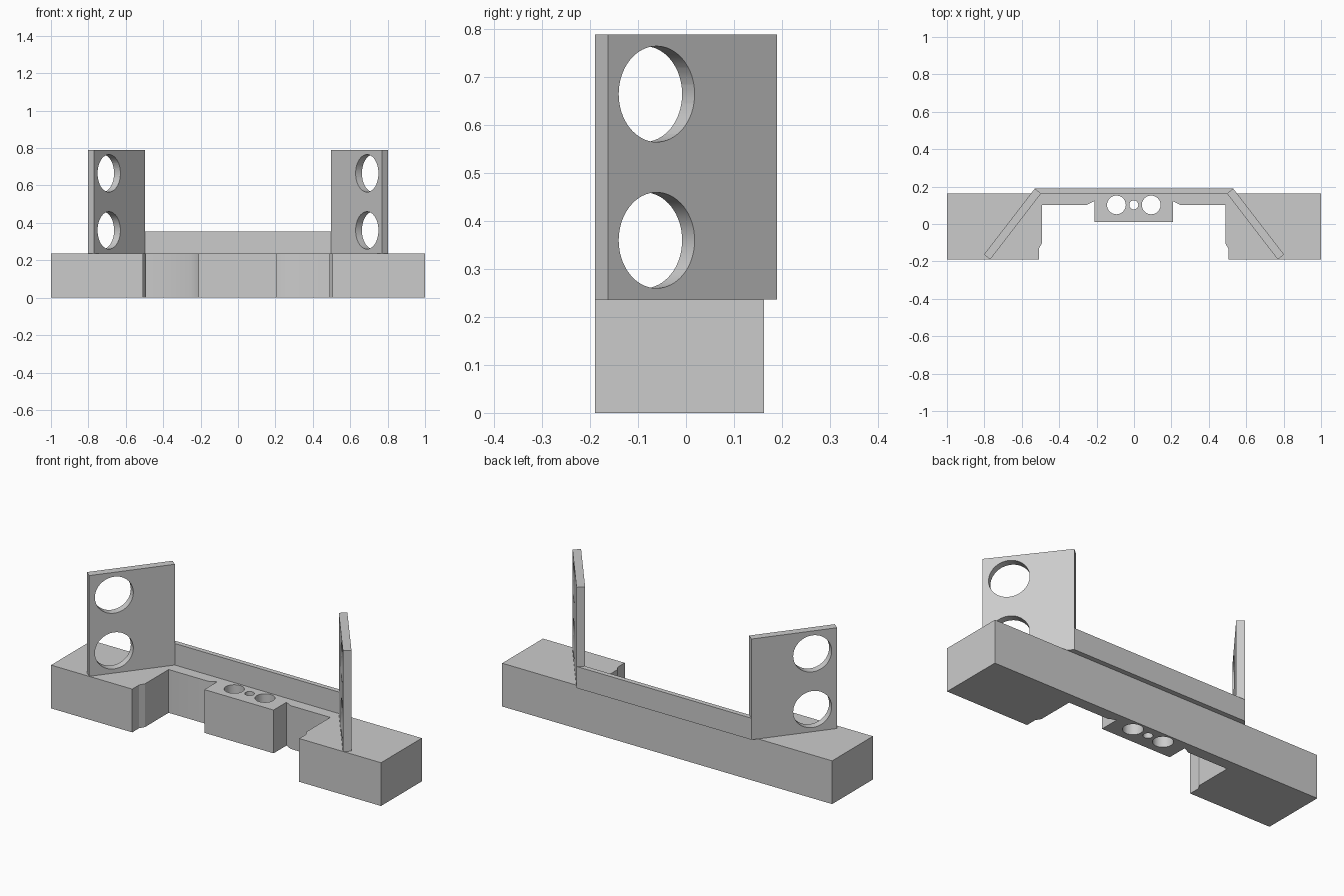
import bpy
import bmesh
import math
from mathutils import Vector

cube = bpy.data.objects.get("Cube")
if cube:
    bpy.data.objects.remove(cube, do_unlink=True)

grey = bpy.data.materials.new("light_grey")
grey.use_nodes = True
colour = (0.6, 0.6, 0.6, 1.0)
grey.diffuse_color = colour
grey.node_tree.nodes["Principled BSDF"].inputs["Base Color"].default_value = colour

BASE_TOP, WALL_TOP, WING_TOP = 0.237, 0.355, 0.789


def prism(name, outline, z0, z1):
    """Extrude a flat outline upward from z0 to z1."""
    bm = bmesh.new()
    face = bm.faces.new([bm.verts.new((x, y, z0)) for x, y in outline])
    new = bmesh.ops.extrude_face_region(bm, geom=[face])["geom"]
    top = [v for v in new if isinstance(v, bmesh.types.BMVert)]
    bmesh.ops.translate(bm, verts=top, vec=(0, 0, z1 - z0))
    bmesh.ops.recalc_face_normals(bm, faces=bm.faces)
    mesh = bpy.data.meshes.new(name)
    bm.to_mesh(mesh)
    bm.free()
    mesh.materials.append(grey)
    obj = bpy.data.objects.new(name, mesh)
    bpy.context.collection.objects.link(obj)
    return obj


def drill(obj, centre, axis, radius):
    """Cut a round through hole along an axis."""
    bpy.ops.mesh.primitive_cylinder_add(vertices=64, radius=radius, depth=0.6 if axis.z else 0.2,
                                        location=centre)
    cutter = bpy.context.object
    cutter.hide_render = True
    cutter.rotation_euler = axis.to_track_quat('Z', 'Y').to_euler()
    cutter.data.materials.append(grey)
    mod = obj.modifiers.new("hole", 'BOOLEAN')
    mod.operation, mod.solver, mod.object = 'DIFFERENCE', 'EXACT', cutter
    bpy.ops.object.select_all(action='DESELECT')
    obj.select_set(True)
    bpy.context.view_layer.objects.active = obj
    bpy.ops.object.modifier_apply(modifier=mod.name)
    bpy.data.objects.remove(cutter, do_unlink=True)
    bpy.ops.object.shade_smooth_by_angle(angle=math.radians(30))


# Base with front recess, stepped inner corners and centre block
half = [(0.21, 0.011), (0.21, 0.122), (0.25, 0.102), (0.49, 0.102),
        (0.49, -0.103), (0.506, -0.13), (0.506, -0.19)]
shift = -0.002
right_half = [(x + shift, y) for x, y in half]
left_half = [(-x + shift, y) for x, y in reversed(half)]
base = prism("base", right_half + [(1, -0.19), (1, 0.163), (-1, 0.163), (-1, -0.19)] + left_half,
             0, BASE_TOP)

# Vertical holes in the centre block
for x, r in ((-0.094, 0.05), (-0.001, 0.024), (0.092, 0.05)):
    drill(base, (x, 0.102, BASE_TOP / 2), Vector((0, 0, 1)), r)

# Low back wall, overhanging the base at the rear
prism("back_wall", [(-0.497, 0.163), (0.497, 0.163), (0.53, 0.19), (-0.53, 0.19)],
      BASE_TOP, WALL_TOP)

# Angled side plates, each with two round holes
for side, name in ((1, "left_plate"), (-1, "right_plate")):
    corners = [(0.497, 0.163), (0.769, -0.19), (0.802, -0.163), (0.53, 0.19)]
    plate = prism(name, [(side * x, y) for x, y in corners], BASE_TOP, WING_TOP)
    for z in (0.36, 0.665):
        drill(plate, (side * 0.707, -0.074, z), Vector((side * 0.791, 0.612, 0)), 0.1)
